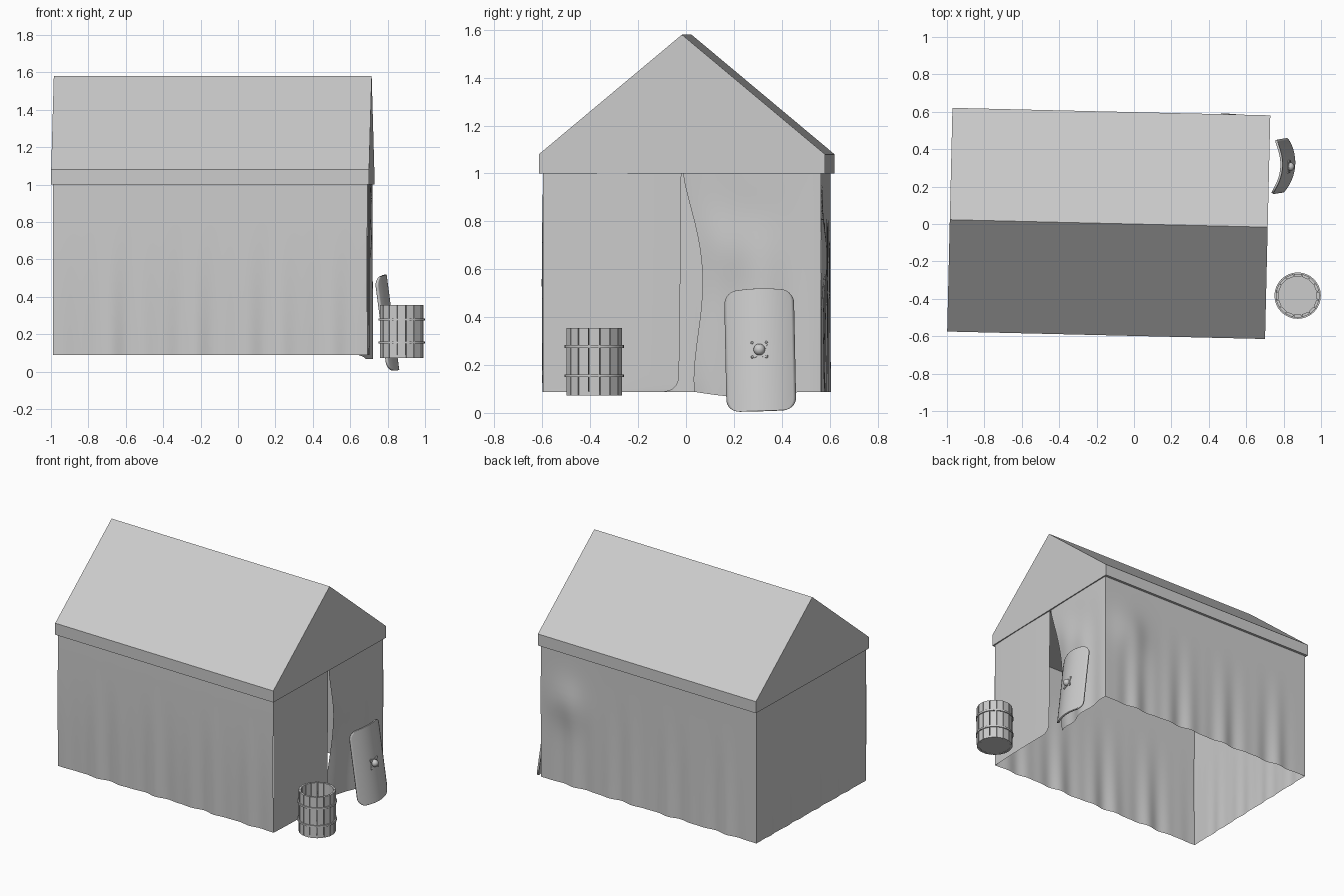
import bpy, bmesh, math
from mathutils import Matrix, Vector

if "Cube" in bpy.data.objects:
    bpy.data.objects.remove(bpy.data.objects["Cube"])

grey = bpy.data.materials.new("plain grey")
grey.diffuse_color = (0.6, 0.6, 0.6, 1)
grey.use_nodes = True
grey.node_tree.nodes["Principled BSDF"].inputs["Base Color"].default_value = grey.diffuse_color


def finish(name, bm, matrix=None, smooth=None, recalc=True):
    if recalc:
        bmesh.ops.recalc_face_normals(bm, faces=bm.faces[:])
    me = bpy.data.meshes.new(name)
    bm.to_mesh(me)
    bm.free()
    me.materials.append(grey)
    ob = bpy.data.objects.new(name, me)
    bpy.context.collection.objects.link(ob)
    if matrix is not None:
        me.transform(matrix)
    if smooth:
        bpy.ops.object.select_all(action='DESELECT')
        ob.select_set(True)
        bpy.context.view_layer.objects.active = ob
        bpy.ops.object.shade_smooth_by_angle(angle=math.radians(smooth))
    return ob


def sheet(bm, func, nu, nv):
    """Grid of quads from func(u, v), with u and v from 0 to 1."""
    rows = [[bm.verts.new(func(i / nu, j / nv)) for i in range(nu + 1)] for j in range(nv + 1)]
    for j in range(nv):
        for i in range(nu):
            bm.faces.new((rows[j][i], rows[j][i + 1], rows[j + 1][i + 1], rows[j + 1][i]))


def bump(a, b, ca, cb, ra, rb):
    return math.exp(-((a - ca) / ra) ** 2 - ((b - cb) / rb) ** 2)


# Tent frame: turned very slightly about z
TENT = Matrix.Translation((-0.135, 0.003, 0)) @ Matrix.Rotation(-0.0235, 4, 'Z')
L, W = 0.84, 0.58
Z0, Z1 = 0.088, 1.0

# Roof: closed prism with a low fascia
bm = bmesh.new()
profile = [(-0.598, 1.0), (0.598, 1.0), (0.598, 1.08), (0, 1.58), (-0.598, 1.08)]
face = bm.faces.new([bm.verts.new((-0.85, y, z)) for y, z in profile])
ext = bmesh.ops.extrude_face_region(bm, geom=[face], use_keep_orig=True)
bmesh.ops.translate(bm, vec=(1.7, 0, 0), verts=[g for g in ext['geom'] if isinstance(g, bmesh.types.BMVert)])
finish("roof", bm, TENT)


# Cloth folds that grow towards the hem and vanish at the corners
def folds(u, v, phase):
    ends = min(1, 8 * u, 8 * (1 - u))
    wave = math.sin(44 * u + phase) + 0.6 * math.sin(71 * u + 2 * phase)
    return ends * 0.006 * wave * max(0, 1 - v * 1.25) ** 1.2


def front(u, v):
    return (-L + 2 * L * u, -W - folds(u, v, 0.4) - 0.006 * math.sin(math.pi * v), Z0 + (Z1 - Z0) * v)


def back(u, v):
    out = folds(u, v, 2.1) + 0.022 * bump(u, v, 0.88, 0.62, 0.08, 0.16)
    return (-L + 2 * L * u, W + out, Z0 + (Z1 - Z0) * v)


def left(u, v):
    return (-L - 0.4 * folds(u, v, 1.0), -W + 2 * W * u, Z0 + (Z1 - Z0) * v)


# Fixed half of the entrance, with a rounded lower corner
def entrance_fixed(u, v):
    z = Z0 + (Z1 - Z0) * v ** 1.6
    d = max(0, 0.06 - (z - Z0)) / 0.06
    edge = -0.003 - 0.012 * (1 - v) - 0.06 * (1 - math.sqrt(max(0, 1 - d * d)))
    return (L + 0.004 * math.sin(math.pi * u), -W + (edge + W) * u, z)


# Loose half of the entrance, its free edge pushed inwards
def entrance_flap(u, v):
    edge = 0.005 + 0.075 * math.sin(math.pi * (1 - v) ** 0.9) ** 1.5 + 0.045 * (1 - v) ** 3
    y = edge + (W - edge) * u
    low = 1 - v
    x = L - 0.06 * low * (1 - u) ** 3
    x += math.sin(math.pi * u) * (0.012 * low * math.sin(13 * u + 1) + 0.004)
    x += 0.014 * bump(u, v, 0.25, 0.66, 0.2, 0.15) - 0.008 * bump(u, v, 0.5, 0.8, 0.2, 0.15)
    z = Z0 + (Z1 - Z0) * v - 0.022 * low ** 4 * math.sin(math.pi * min(1, u * 1.2))
    return (x, y, z)


for name, f, nu, nv in (("front_wall", front, 110, 14), ("back_wall", back, 110, 20),
                        ("left_wall", left, 60, 12), ("entrance_fixed_side", entrance_fixed, 12, 30),
                        ("entrance_flap", entrance_flap, 32, 30)):
    bm = bmesh.new()
    sheet(bm, f, nu, nv)
    bmesh.ops.recalc_face_normals(bm, faces=bm.faces[:])
    centre = sum((fc.calc_center_median() for fc in bm.faces), Vector()) / len(bm.faces)
    normal = sum((fc.normal for fc in bm.faces), Vector())
    if normal.x * centre.x + normal.y * centre.y < 0:   # face outwards
        bmesh.ops.reverse_faces(bm, faces=bm.faces[:])
    finish(name, bm, TENT, 50, recalc=False)

# Barrel: separate staves, an inner floor and two hoops
BARREL = Matrix.Translation((0.875, -0.383, 0))


def ring(bm, r0, r1, z0, z1, a0, a1, n, closed=False):
    """Ring or arc of rectangular section."""
    cols = []
    for i in range(n if closed else n + 1):
        a = a0 + (a1 - a0) * i / n
        cols.append([bm.verts.new((r * math.cos(a), r * math.sin(a), z))
                     for r, z in ((r0, z0), (r1, z0), (r1, z1), (r0, z1))])
    for i in range(n):
        p, q = cols[i], cols[(i + 1) % len(cols)]
        for k in range(4):
            bm.faces.new((p[k], p[(k + 1) % 4], q[(k + 1) % 4], q[k]))
    if not closed:
        bm.faces.new(cols[0])
        bm.faces.new(cols[-1])


bm = bmesh.new()
for i in range(16):
    a = math.tau * i / 16
    ring(bm, 0.103, 0.118, 0.072, 0.355, a - 0.18, a + 0.18, 1)
finish("barrel_staves", bm, BARREL)

bm = bmesh.new()
bmesh.ops.create_cone(bm, cap_ends=True, segments=32, radius1=0.112, radius2=0.112, depth=0.015,
                      matrix=Matrix.Translation((0, 0, 0.081)))
finish("barrel_floor", bm, BARREL, 40)

for name, z in (("lower_hoop", 0.155), ("upper_hoop", 0.278)):
    bm = bmesh.new()
    ring(bm, 0.113, 0.124, z - 0.006, z + 0.006, 0, math.tau, 32, True)
    finish(name, bm, BARREL, 40)

# Shield: curved board with rounded corners, leaning on the flap
SHIELD = (Matrix.Translation((0.822, 0.307, 0.263)) @ Matrix.Rotation(-0.07, 4, 'Z')
          @ Matrix.Rotation(0.03, 4, 'X') @ Matrix.Rotation(-0.13, 4, 'Y'))
HW, HH, R = 0.143, 0.258, 0.05


def board(u, v):
    z = -HH * math.cos(math.pi * v)
    d = max(0, abs(z) - (HH - R)) / R
    half = HW - R * (1 - math.sqrt(max(0, 1 - d * d)))
    y = half * (2 * u - 1)
    z *= 1 - 0.03 * (y / HW) ** 2
    return (-2.2 * y * y, y, z)


bm = bmesh.new()
sheet(bm, board, 24, 32)
shield = finish("shield_board", bm, SHIELD, 40)
solid = shield.modifiers.new("thickness", 'SOLIDIFY')
solid.thickness = 0.012
solid.offset = 0

# Shield boss: dome on a four-pointed plate with small studs
bm = bmesh.new()
bmesh.ops.create_uvsphere(bm, u_segments=20, v_segments=12, radius=0.024,
                          matrix=Matrix.Translation((0.012, 0, 0)))
for sy in (-1, 1):
    for sz in (-1, 1):
        bmesh.ops.create_uvsphere(bm, u_segments=8, v_segments=6, radius=0.006,
                                  matrix=Matrix.Translation((0.007, sy * 0.03, sz * 0.03)))
finish("shield_boss", bm, SHIELD, 40)

bm = bmesh.new()
outline = []
for i in range(32):
    a = math.tau * i / 32
    r = 0.027 + 0.02 * abs(math.sin(2 * a)) ** 4
    outline.append(bm.verts.new((0.004, r * math.cos(a), r * math.sin(a))))
face = bm.faces.new(outline)
ext = bmesh.ops.extrude_face_region(bm, geom=[face], use_keep_orig=True)
bmesh.ops.translate(bm, vec=(0.005, 0, 0), verts=[g for g in ext['geom'] if isinstance(g, bmesh.types.BMVert)])
finish("boss_plate", bm, SHIELD)
